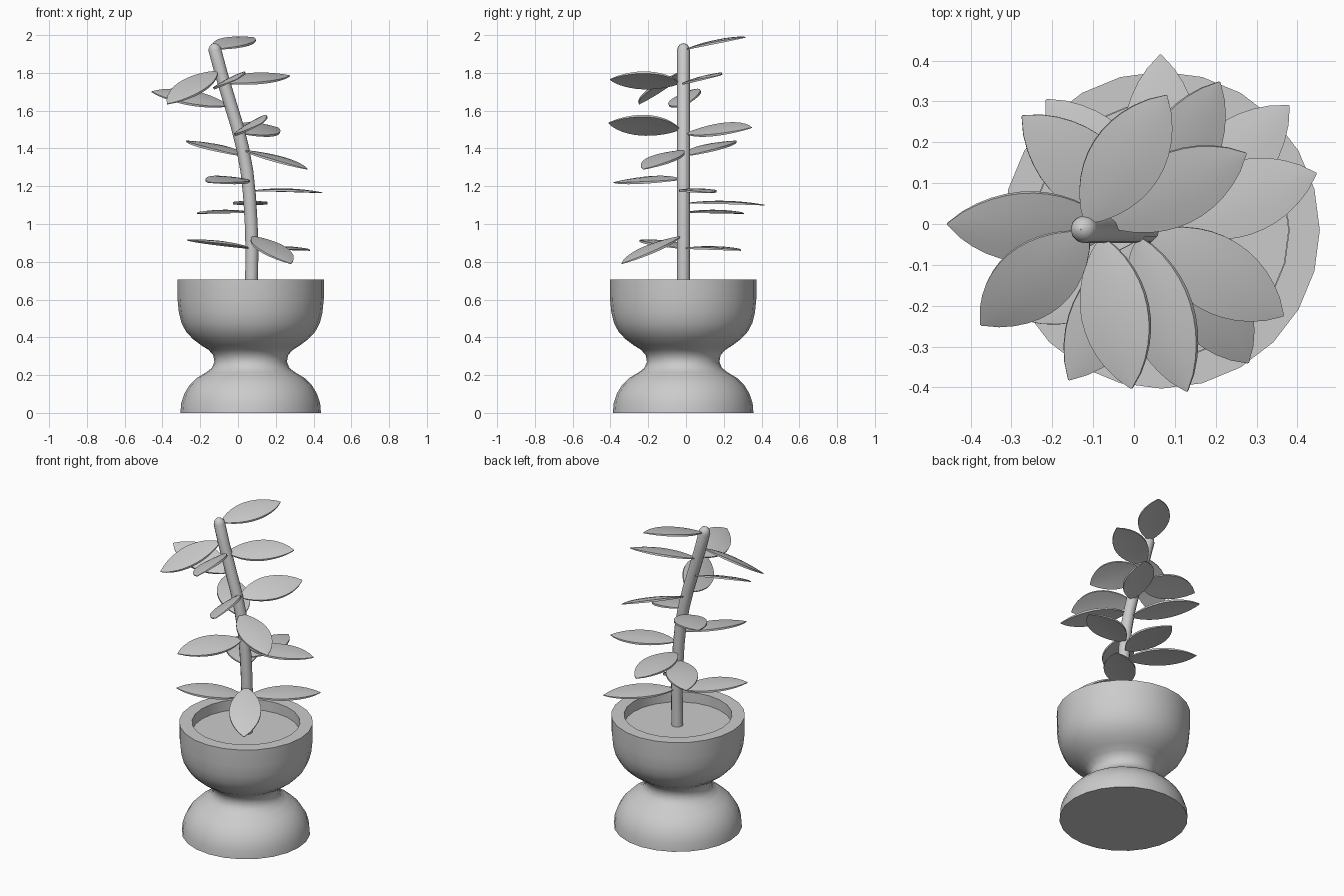
import bpy, bmesh, math
from mathutils import Vector

cube = bpy.data.objects.get("Cube")
if cube:
    bpy.data.objects.remove(cube, do_unlink=True)

# One plain grey for everything
GREY = (0.6, 0.6, 0.6, 1)
mat = bpy.data.materials.new("light grey")
mat.use_nodes = True
mat.diffuse_color = GREY
bsdf = mat.node_tree.nodes["Principled BSDF"]
bsdf.inputs["Base Color"].default_value = GREY
bsdf.inputs["Roughness"].default_value = 0.6


def finish(name, mesh, angle=35):
    mesh.materials.clear()
    mesh.materials.append(mat)
    ob = bpy.data.objects.new(name, mesh)
    bpy.context.collection.objects.link(ob)
    bpy.ops.object.select_all(action='DESELECT')
    ob.select_set(True)
    bpy.context.view_layer.objects.active = ob
    bpy.ops.object.shade_smooth_by_angle(angle=math.radians(angle))
    return ob


def from_bmesh(name, bm, angle=35):
    bmesh.ops.recalc_face_normals(bm, faces=bm.faces)
    mesh = bpy.data.meshes.new(name)
    bm.to_mesh(mesh)
    bm.free()
    return finish(name, mesh, angle)


def lathe(name, profile, center, steps=24):
    bm = bmesh.new()
    vs = [bm.verts.new((r, 0, z)) for r, z in profile]
    es = [bm.edges.new(pair) for pair in zip(vs, vs[1:])]
    bmesh.ops.spin(bm, geom=vs + es, cent=(0, 0, 0), axis=(0, 0, 1),
                   angle=math.tau, steps=steps)
    bmesh.ops.remove_doubles(bm, verts=bm.verts, dist=1e-4)
    ob = from_bmesh(name, bm)
    ob.location = center
    return ob


# Pot: domed foot, narrow neck, bowl with an open rim
POT_AT = (0.067, -0.015, 0)
lathe("pot", [
    (0, 0), (0.372, 0), (0.368, 0.05), (0.352, 0.10), (0.325, 0.145),
    (0.285, 0.185), (0.235, 0.215), (0.205, 0.238), (0.192, 0.27),
    (0.198, 0.305), (0.222, 0.333), (0.262, 0.358), (0.305, 0.39),
    (0.342, 0.43), (0.366, 0.475), (0.380, 0.53), (0.387, 0.60),
    (0.388, 0.705), (0.313, 0.705), (0.313, 0.60), (0, 0.60)], POT_AT)
lathe("soil", [(0, 0.602), (0.312, 0.602), (0.312, 0.64), (0, 0.64)], POT_AT)

# Stem: curved tube with a domed tip (x, z, radius factor)
STEM = [(0.07, 0.61, 1), (0.074, 0.85, 1), (0.070, 1.0, 1), (0.061, 1.15, 1),
        (0.047, 1.28, 1), (0.025, 1.40, 1), (-0.005, 1.52, 1),
        (-0.045, 1.65, 1), (-0.090, 1.80, 1), (-0.122, 1.92, 1),
        (-0.125, 1.935, 0.90), (-0.128, 1.947, 0.66), (-0.130, 1.955, 0.3),
        (-0.130, 1.957, 0.02)]
curve = bpy.data.curves.new("stem_path", 'CURVE')
curve.dimensions = '3D'
curve.bevel_depth = 0.034
curve.bevel_resolution = 4
spline = curve.splines.new('POLY')
spline.points.add(len(STEM) - 1)
for p, (x, z, r) in zip(spline.points, STEM):
    p.co = (x, -0.013, z, 1)
    p.radius = r
path = bpy.data.objects.new("stem_path", curve)
bpy.context.collection.objects.link(path)
bpy.context.view_layer.update()
stem_mesh = bpy.data.meshes.new_from_object(
    path.evaluated_get(bpy.context.evaluated_depsgraph_get()))
bpy.data.objects.remove(path, do_unlink=True)
stem_mesh.name = "stem"
finish("stem", stem_mesh, 60)


# Leaf: pointed oval blade, gently arched, with a little thickness
def leaf(name, base, tip, roll, half=0.092, thick=0.012, arch=0.012, n=12):
    base, tip = Vector(base), Vector(tip)
    along = tip - base
    d = along.normalized()
    side = d.cross(Vector((0, 0, 1))).normalized()
    up = side.cross(d)
    a = math.radians(roll)
    side, up = (side * math.cos(a) + up * math.sin(a),
                up * math.cos(a) - side * math.sin(a))
    bm = bmesh.new()
    layers = []
    for sign in (1, -1):
        rows = []
        for i in range(n + 1):
            t = i / n
            bulge = 4 * t * (1 - t)
            w = half * max(bulge, 0.01) ** 0.85
            mid = base + along * t + up * (arch * bulge + sign * thick / 2 * (0.3 + 0.7 * bulge))
            rows.append([bm.verts.new(mid + side * w * k - up * 0.006 * bulge * k * k)
                         for k in (-1, -0.5, 0, 0.5, 1)])
        for r0, r1 in zip(rows, rows[1:]):
            for k in range(4):
                bm.faces.new((r0[k], r0[k + 1], r1[k + 1], r1[k]))
        layers.append(rows)
    # Rim joining the top and bottom skins
    rims = [[r[0] for r in rows] + rows[-1][1:] + [r[4] for r in rows[-2::-1]]
            + rows[0][3:0:-1] for rows in layers]
    m = len(rims[0])
    for i in range(m):
        j = (i + 1) % m
        bm.faces.new((rims[0][i], rims[0][j], rims[1][j], rims[1][i]))
    return from_bmesh(name, bm)


# Base point, tip point, roll in degrees (positive lifts the right edge)
LEAVES = [
    ((-0.12, 0.00, 1.925), (0.08, 0.315, 1.988), -8),
    ((-0.08, 0.00, 1.745), (0.275, 0.173, 1.785), -14),
    ((-0.11, -0.02, 1.81), (-0.375, -0.247, 1.635), 13),
    ((-0.05, -0.01, 1.625), (-0.458, 0.00, 1.70), 22),
    ((-0.08, -0.03, 1.745), (-0.006, -0.403, 1.765), -27),
    ((0.01, -0.03, 1.50), (0.13, -0.41, 1.535), -32),
    ((0.01, 0.00, 1.48), (0.21, 0.348, 1.51), -20),
    ((0.025, 0.00, 1.36), (-0.274, 0.265, 1.44), 0),
    ((0.035, -0.02, 1.39), (0.366, -0.225, 1.29), 0),
    ((0.05, -0.03, 1.235), (-0.16, -0.382, 1.22), 10),
    ((0.07, 0.00, 1.175), (0.447, 0.124, 1.165), 0),
    ((0.065, 0.00, 1.11), (0.065, 0.415, 1.10), 0),
    ((0.06, 0.00, 1.06), (-0.215, 0.305, 1.055), 0),
    ((0.06, -0.02, 0.87), (-0.27, -0.235, 0.915), 0),
    ((0.08, -0.03, 0.935), (0.28, -0.34, 0.79), 0),
    ((0.08, 0.00, 0.87), (0.38, 0.29, 0.86), 0),
]
for i, (base, tip, roll) in enumerate(LEAVES, 1):
    leaf(f"leaf_{i:02d}", base, tip, roll)
